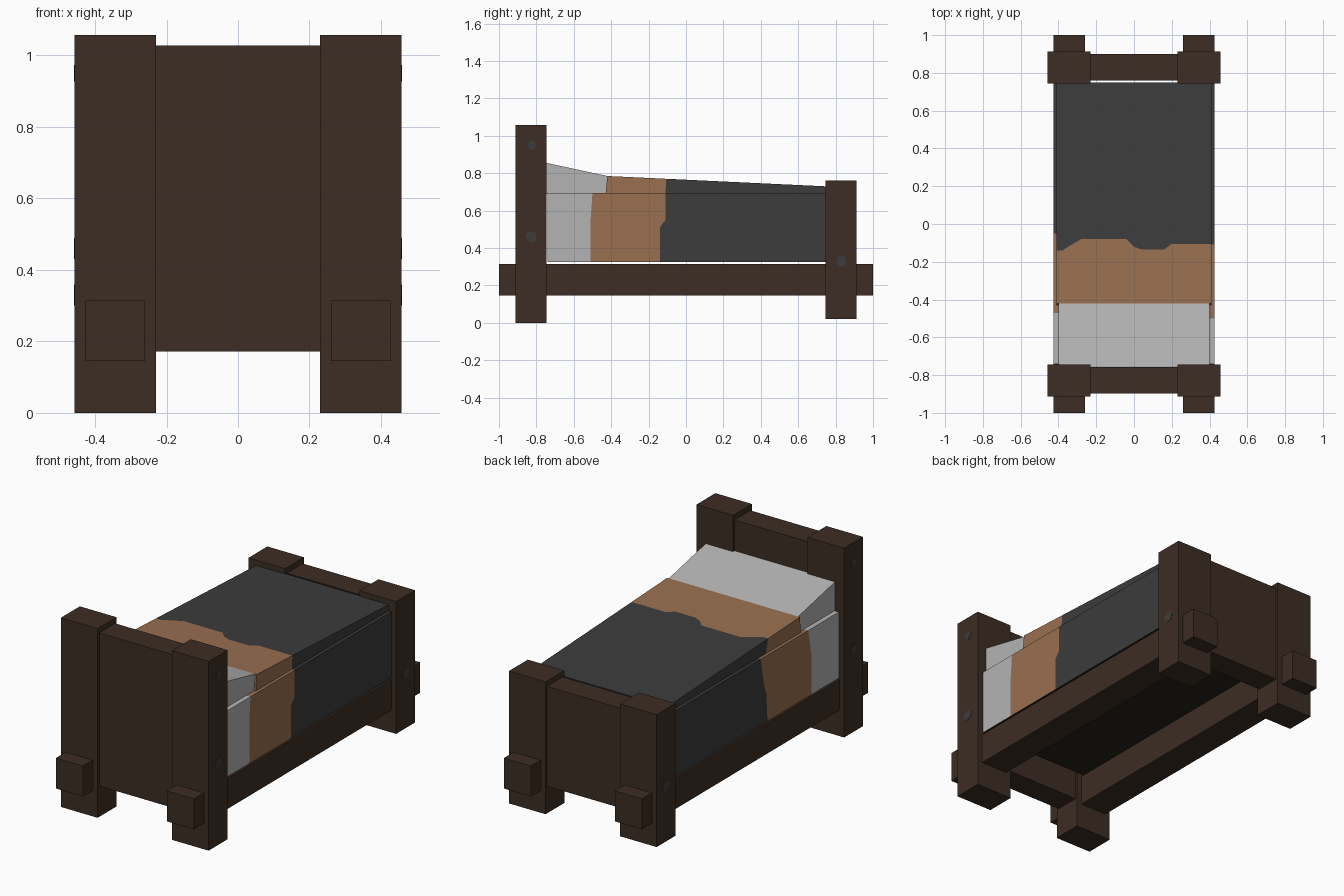
import bpy, bmesh, math

if "Cube" in bpy.data.objects:
    bpy.data.objects.remove(bpy.data.objects["Cube"])


def material(name, rgb):
    m = bpy.data.materials.new(name)
    m.diffuse_color = (*rgb, 1)
    m.use_nodes = True
    m.node_tree.nodes["Principled BSDF"].inputs["Base Color"].default_value = m.diffuse_color
    return m


WOOD = material("dark wood", (0.045, 0.026, 0.017))
BLANKET = material("charcoal blanket", (0.045, 0.045, 0.045))
FOLD = material("tan fold", (0.323, 0.162, 0.082))
LINEN = material("pale linen", (0.456, 0.456, 0.456))
UNDER = material("shadow brown", (0.022, 0.016, 0.011))


def finish(name, bm, mats):
    bmesh.ops.recalc_face_normals(bm, faces=bm.faces)
    me = bpy.data.meshes.new(name)
    bm.to_mesh(me)
    bm.free()
    for m in mats:
        me.materials.append(m)
    ob = bpy.data.objects.new(name, me)
    bpy.context.collection.objects.link(ob)
    return ob


def box(name, x, y, z, mat):
    bm = bmesh.new()
    bmesh.ops.create_cube(bm, size=1)
    for v in bm.verts:
        v.co = [(lo + hi) / 2 + c * (hi - lo) for c, (lo, hi) in zip(v.co, (x, y, z))]
    return finish(name, bm, [mat])


def loft(name, section, mats, bottom):
    """Closed cross-section of (x, z or z(y), [y breaks]); one colour per band of breaks."""
    bm = bmesh.new()
    rows = [[bm.verts.new((x, y, z(y) if callable(z) else z)) for y in ys]
            for x, z, ys in section]
    n = len(rows)
    for i in range(n):
        a, b = rows[i], rows[(i + 1) % n]
        for k in range(len(a) - 1):
            f = bm.faces.new((a[k], a[k + 1], b[k + 1], b[k]))
            f.material_index = bottom if i == n - 1 else k
    bm.faces.new([r[0] for r in rows]).material_index = 0
    bm.faces.new([r[-1] for r in rows]).material_index = len(rows[0]) - 2
    return finish(name, bm, mats)


# Frame: posts, rails and bolts on both sides
for side, s in (("left", -1), ("right", 1)):
    def span(a, b):
        return tuple(sorted((s * a, s * b)))
    box(f"{side}_head_post", span(0.23, 0.457), (-0.912, -0.745), (0, 1.058), WOOD)
    box(f"{side}_foot_post", span(0.23, 0.457), (0.745, 0.912), (0.02, 0.76), WOOD)
    box(f"{side}_rail", span(0.26, 0.427), (-1, 1), (0.145, 0.315), WOOD)
    for i, (y, z, r) in enumerate(((-0.825, 0.95, 0.023), (-0.827, 0.46, 0.029), (0.83, 0.33, 0.029))):
        bpy.ops.mesh.primitive_cylinder_add(vertices=12, radius=r, depth=0.004,
                                            location=(s * 0.457, y, z),
                                            rotation=(0, math.pi / 2, 0))
        bolt = bpy.context.object
        bolt.name = f"{side}_bolt_{i + 1}"
        bolt.data.materials.append(BLANKET)

# End boards
box("headboard", (-0.23, 0.23), (-0.897, -0.757), (0.172, 1.028), WOOD)
box("footboard", (-0.23, 0.23), (0.76, 0.9), (0.172, 0.73), WOOD)

# Mattress with the bedding colours draped down its sides
H, F = -0.74, 0.745
loft("mattress", [
    (-0.427, 0.325, [H, -0.50, -0.11, F]),
    (-0.427, 0.48, [H, -0.50, -0.10, F]),
    (-0.427, 0.54, [H, -0.50, -0.08, F]),
    (-0.427, 0.695, [H, -0.47, -0.05, F]),
    (0.427, 0.695, [H, -0.50, -0.11, F]),
    (0.427, 0.55, [H, -0.51, -0.11, F]),
    (0.427, 0.51, [H, -0.51, -0.14, F]),
    (0.427, 0.325, [H, -0.51, -0.14, F]),
], [LINEN, FOLD, BLANKET, UNDER], 3)


# Sloping blanket with a ragged edge between fold and cover
def slope(y):
    return 0.785 - 0.0472 * (y + 0.42)


edge = [(-0.41, -0.14), (-0.38, -0.14), (-0.34, -0.115), (-0.28, -0.08), (-0.04, -0.08),
        (0, -0.12), (0.04, -0.135), (0.16, -0.135), (0.2, -0.105), (0.41, -0.105)]
top = [(x, slope, [-0.42, y, 0.75]) for x, y in edge]
loft("blanket", [(-0.41, 0.69, [-0.43, -0.12, 0.75])] + top +
     [(0.41, 0.69, [-0.43, -0.11, 0.75])], [FOLD, BLANKET], 1)


# Wedge pillow rising to the headboard
def rise(y):
    return 0.785 - 0.215 * (y + 0.42)


loft("pillow", [(-0.4, 0.69, [-0.755, -0.43]), (-0.4, rise, [-0.755, -0.42]),
                (0.4, rise, [-0.755, -0.42]), (0.4, 0.69, [-0.755, -0.43])], [LINEN], 0)
